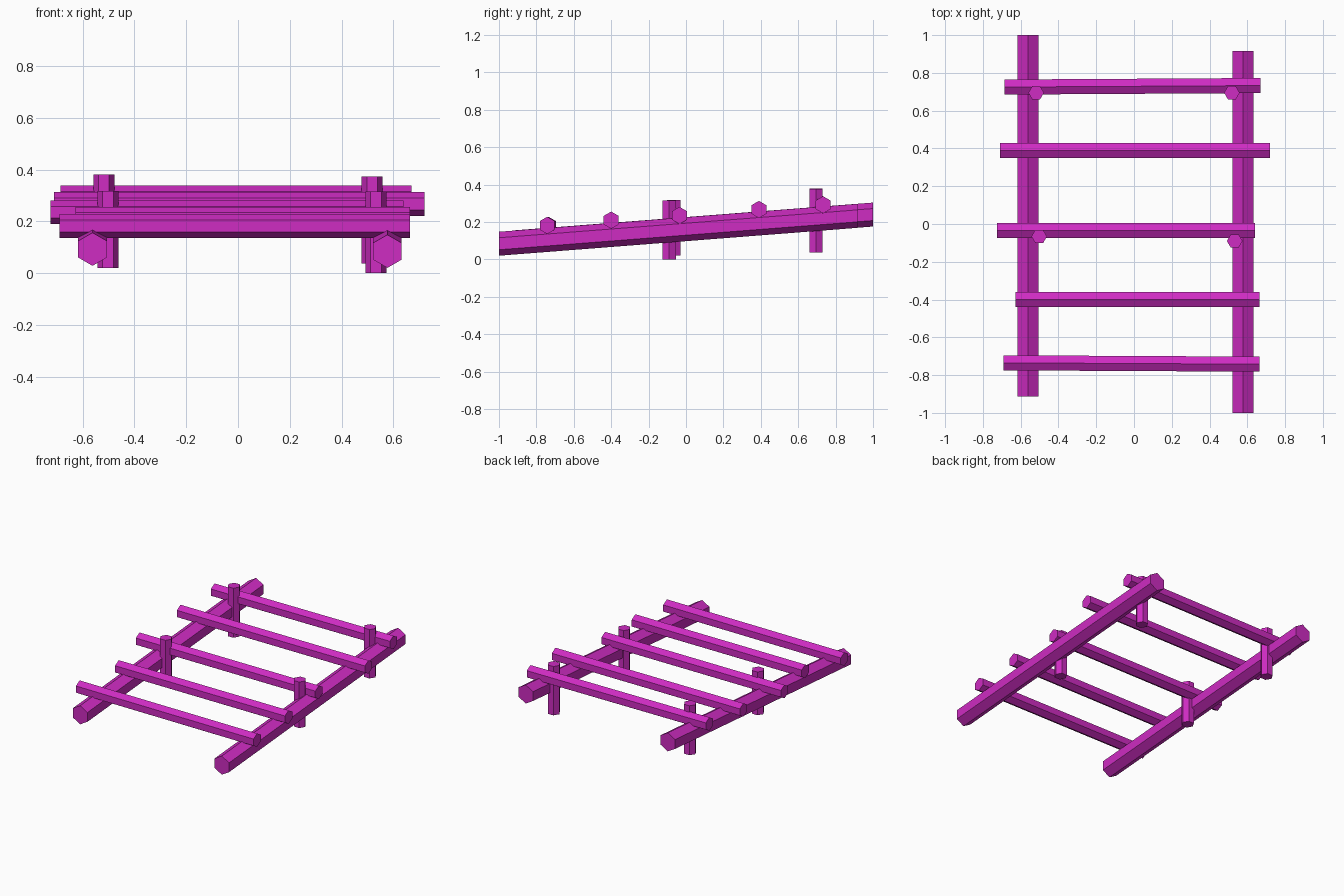
import bpy, bmesh
from math import sin, cos, pi
from mathutils import Vector

cube = bpy.data.objects.get("Cube")
if cube:
    bpy.data.objects.remove(cube)

magenta = bpy.data.materials.new("magenta")
magenta.use_nodes = True
colour = (0.62, 0.025, 0.54, 1)
magenta.diffuse_color = colour
magenta.node_tree.nodes["Principled BSDF"].inputs["Base Color"].default_value = colour

X, Y, Z = Vector((1, 0, 0)), Vector((0, 1, 0)), Vector((0, 0, 1))


def hex_beam(name, start, end, radius, point_axis, flat_axis):
    """Hexagonal beam between two points, with corners along point_axis."""
    bm = bmesh.new()
    rings = []
    for centre in (Vector(start), Vector(end)):
        ring = []
        for i in range(6):
            a = i * pi / 3
            ring.append(bm.verts.new(centre + radius * (cos(a) * point_axis + sin(a) * flat_axis)))
        bm.faces.new(ring)
        rings.append(ring)
    for i in range(6):
        j = (i + 1) % 6
        bm.faces.new((rings[0][i], rings[0][j], rings[1][j], rings[1][i]))
    bmesh.ops.recalc_face_normals(bm, faces=bm.faces)
    mesh = bpy.data.meshes.new(name)
    bm.to_mesh(mesh)
    bm.free()
    mesh.materials.append(magenta)
    obj = bpy.data.objects.new(name, mesh)
    bpy.context.collection.objects.link(obj)


# Sloping side rails
hex_beam("right_rail", (-0.562, -0.912, 0.092), (-0.562, 1.0, 0.24), 0.064, Z, X)
hex_beam("left_rail", (0.577, -1.0, 0.084), (0.577, 0.917, 0.233), 0.064, Z, X)

# Cross rungs: left x, right x, y at each end, height
rungs = [
    (-0.69, 0.665, -0.735, -0.742, 0.182),
    (-0.627, 0.665, -0.4, -0.4, 0.21),
    (-0.725, 0.64, -0.035, -0.035, 0.235),
    (-0.71, 0.72, 0.39, 0.39, 0.267),
    (-0.686, 0.67, 0.725, 0.733, 0.292),
]
for n, (x0, x1, y0, y1, z) in enumerate(rungs, 1):
    hex_beam(f"rung_{n}", (x0, y0, z), (x1, y1, z), 0.046, Z, Y)

# Upright pegs: position, bottom and top
pegs = {
    "back_right_peg": (-0.518, 0.695, 0.04, 0.38),
    "back_left_peg": (0.518, 0.695, 0.037, 0.373),
    "front_right_peg": (-0.502, -0.066, 0.02, 0.317),
    "front_left_peg": (0.533, -0.09, 0, 0.316),
}
for name, (x, y, low, high) in pegs.items():
    hex_beam(name, (x, y, low), (x, y, high), 0.041, X, Y)
